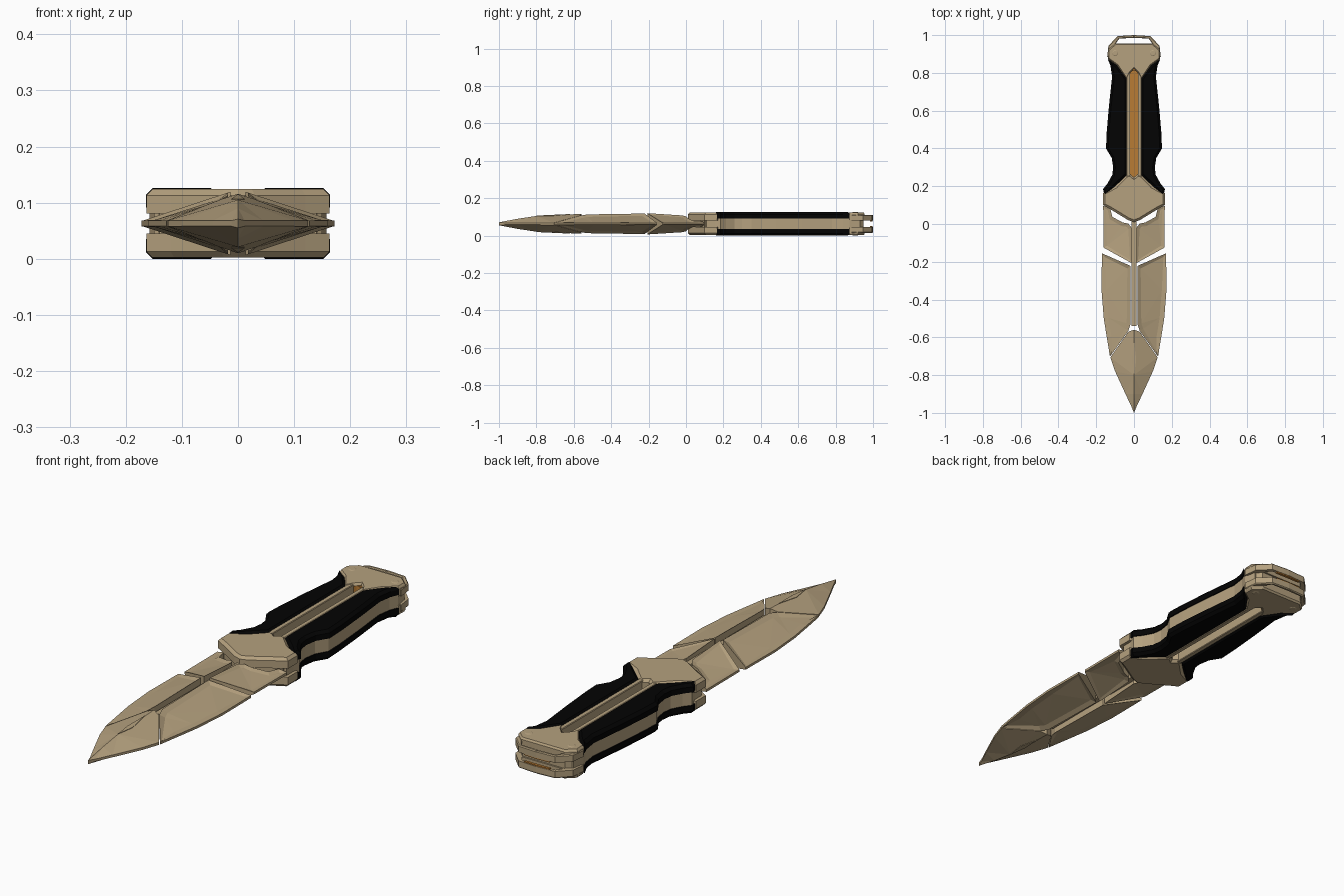
import bpy, bmesh, math

MID = 0.063          # height of the symmetry plane

old = bpy.data.objects.get("Cube")
if old:
    bpy.data.objects.remove(old, do_unlink=True)


def material(name, colour):
    m = bpy.data.materials.new(name)
    m.use_nodes = True
    m.diffuse_color = (*colour, 1)
    m.node_tree.nodes["Principled BSDF"].inputs["Base Color"].default_value = (*colour, 1)
    return m


tan = material("tan metal", (0.46, 0.355, 0.21))
black = material("black rubber", (0.001, 0.001, 0.001))
orange = material("orange inlay", (0.48, 0.2, 0.035))


def lerp(table, y):
    """Read a value from a table of (y, value) rows."""
    for (a, va), (b, vb) in zip(table, table[1:]):
        if y <= b:
            return va + (vb - va) * (y - a) / (b - a)
    return table[-1][1]


def whole(half):
    """Close a right-hand outline with its mirror image."""
    return half + [(-x, y) for x, y in reversed(half) if x > 0]


def plate(name, outline, top, base=0, bevel=0, drop=0, mat=tan, pair=False):
    """Solid from an outline, mirrored top to bottom and optionally side to side.
    top is a height above the symmetry plane or a function of x and y."""
    height = top if callable(top) else lambda x, y: top - drop
    bm = bmesh.new()
    low = [bm.verts.new((x, y, base)) for x, y in outline]
    high = [bm.verts.new((x, y, height(x, y))) for x, y in outline]
    bm.faces.new(low)
    cap = bm.faces.new(high)
    n = len(outline)
    for i in range(n):
        j = (i + 1) % n
        bm.faces.new((low[i], low[j], high[j], high[i]))
    bmesh.ops.recalc_face_normals(bm, faces=bm.faces)
    if bevel:
        bmesh.ops.inset_individual(bm, faces=[cap], thickness=bevel, depth=drop)
    # Open the faces that lie on a mirror plane
    hidden = [f for f in bm.faces
              if all(abs(v.co.z) < 1e-5 for v in f.verts)
              or (pair and all(abs(v.co.x) < 1e-5 for v in f.verts))]
    bmesh.ops.delete(bm, geom=hidden, context='FACES')
    bmesh.ops.triangulate(bm, faces=[f for f in bm.faces if len(f.verts) > 4])
    mesh = bpy.data.meshes.new(name)
    bm.to_mesh(mesh)
    bm.free()
    mesh.materials.append(mat)
    ob = bpy.data.objects.new(name, mesh)
    ob.location.z = MID
    bpy.context.collection.objects.link(ob)
    mirror = ob.modifiers.new("mirror", 'MIRROR')
    mirror.use_axis = (pair, False, True)
    mirror.merge_threshold = 0.0003
    return ob


# Blade: diamond section, thick at the spine and thin at the edge
edge = [(-1, .003), (-.97, .012), (-.9, .045), (-.78, .1), (-.7, .128), (-.5, .16),
        (-.35, .172), (-.155, .17), (-.12, .16), (.1, .163)]
ridge = [(-1, .003), (-.9, .022), (-.8, .037), (-.56, .048), (-.5, .054),
         (-.2, .056), (0, .042), (.1, .036)]


def diamond(x, y):
    side = min(1, abs(x) / lerp(edge, y))
    return .005 + lerp(ridge, y) * (1 - side)


def rim(*ys):
    return [(lerp(edge, y), y) for y in ys]


plate("blade_tip", [(0, -.56), (.03, -.57), (.125, -.706)] + rim(-.78, -.9, -.97)
      + [(0, -1), (0, -.9), (0, -.8)], diamond, pair=True)
plate("blade_long_panel", [(.018, -.222), (.018, -.53), (.03, -.566)]
      + rim(-.702, -.6, -.5, -.35, -.155), diamond, bevel=.024, drop=-.006, pair=True)
plate("blade_short_panel", [(.013, -.02), (.013, -.207)] + rim(-.125, .095)
      + [(.128, .09), (.115, .038), (.06, .008), (.03, .002)],
      diamond, bevel=.02, drop=-.005, pair=True)
plate("blade_spine", whole([(.013, -.54), (.013, .03)]), .03)
plate("tip_inlay", whole([(0, -.8), (.012, -.72), (0, -.62)]),
      lambda x, y: diamond(x, y) + .002)

# Handle: a tan core, split by the channel, between black scales
grip = [(.155, .15), (.164, .185), (.14, .215), (.115, .26), (.11, .3), (.118, .35),
        (.148, .4), (.145, .48), (.133, .62), (.116, .78), (.125, .84), (.14, .875)]
plate("handle_core", [(.021, .1), (.14, .1)] + [(x * .96, y) for x, y in grip]
      + [(.125, .93), (.021, .93)], .03, pair=True)
plate("grip_scale", grip + [(.09, .84), (.037, .77), (.037, .26), (.1, .2)],
      .063, .028, .012, .012, black, pair=True)
plate("handle_rail", [(.02, .24), (.04, .24), (.04, .8), (.02, .8)], .058, .02, .003, .003, pair=True)

# Deep orange channel with round ends, lined at the pommel end
arc = [math.radians(a) for a in range(0, 91, 15)]
channel = [(.021 * math.cos(a), .27 - .021 * math.sin(a)) for a in reversed(arc)]
channel += [(.021 * math.cos(a), .80 + .021 * math.sin(a)) for a in arc]
channel[0], channel[-1] = (0, .249), (0, .821)
plate("handle_channel", whole(channel), .014, mat=orange)
plate("channel_end", whole([(0, .812), (.012, .808), (.021, .796), (.021, .81), (0, .826)]),
      .05, .01, mat=orange)

# Guard: faceted caps over a recessed band
guard = whole([(0, .01), (.03, .02), (.12, .075), (.163, .1), (.163, .165),
               (.1, .2), (.04, .26), (.021, .265), (0, .247)])
plate("guard_cap", guard, .061, .018, .012, .011)
plate("guard_band", whole([(.03, .035), (.15, .11), (.15, .17)]), .022)

# Pommel: caps, split end loop, rivets and inlay
plate("pommel_cap", whole([(0, .824), (.021, .8), (.04, .77), (.09, .84), (.137, .875),
                           (.138, .92), (.1, .955)]), .061, .02, .006, .008)
plate("pommel_loop", [(0, .985), (.078, .982), (.1, .95), (.1, .9), (.142, .885),
                      (.135, .945), (.085, .995), (0, 1)], .048, .018, .004, .004, pair=True)
plate("pommel_band", whole([(.128, .88), (.125, .925), (.1, .948)]), .022)
plate("pommel_inlay", [(0, .986), (.06, .985), (.06, .995), (0, .998)],
      .019, .013, mat=orange, pair=True)
circle = [(.1 + .016 * math.cos(a * math.tau / 12), .905 + .016 * math.sin(a * math.tau / 12))
          for a in range(12)]
plate("pommel_rivet", circle, .063, .05, .004, .002, pair=True)
